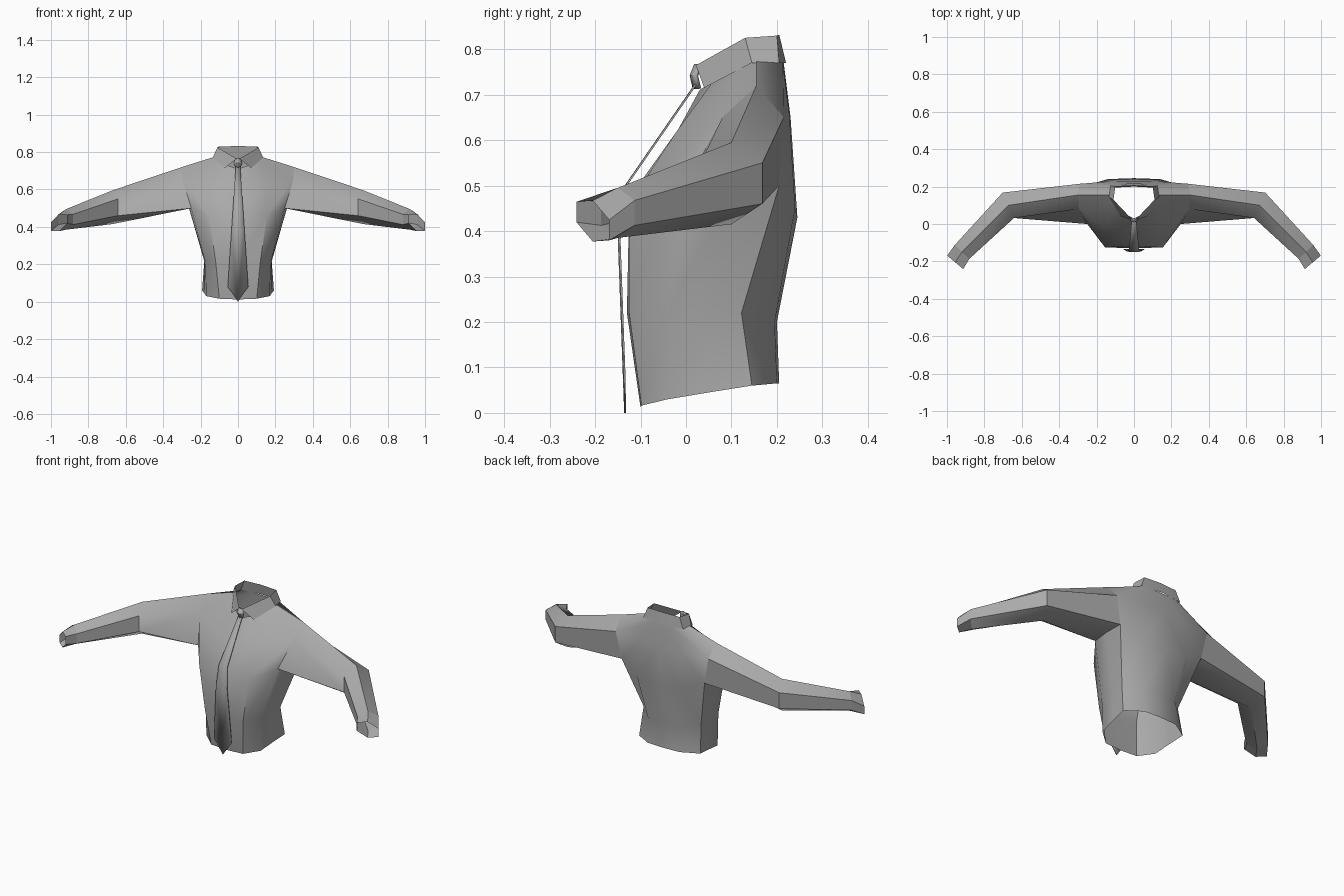
import bpy
import math
from mathutils import Vector

default_cube = bpy.data.objects.get("Cube")
if default_cube:
    bpy.data.objects.remove(default_cube, do_unlink=True)

# One plain grey cloth colour
cloth = bpy.data.materials.new("grey_cloth")
cloth.use_nodes = True
cloth.diffuse_color = (0.4, 0.4, 0.4, 1)
cloth.node_tree.nodes["Principled BSDF"].inputs["Base Color"].default_value = cloth.diffuse_color


def loft(name, rows, closed=False, skip=(), thickness=0):
    """Skin rows of points with quads and mirror the result across x."""
    width = len(rows[0])
    points = [tuple(point) for row in rows for point in row]
    faces = []
    for r in range(len(rows) - 1):
        for c in range(width if closed else width - 1):
            if (r, c) not in skip:
                n = (c + 1) % width
                faces.append((r * width + c, r * width + n,
                              (r + 1) * width + n, (r + 1) * width + c))
    mesh = bpy.data.meshes.new(name)
    mesh.from_pydata(points, [], faces)
    mesh.materials.append(cloth)
    part = bpy.data.objects.new(name, mesh)
    bpy.context.collection.objects.link(part)
    bpy.ops.object.select_all(action="DESELECT")
    part.select_set(True)
    bpy.context.view_layer.objects.active = part
    bpy.ops.object.shade_smooth_by_angle(angle=math.radians(40))
    part.modifiers.new("mirror", "MIRROR").use_clip = True
    if thickness:
        solid = part.modifiers.new("thickness", "SOLIDIFY")
        solid.thickness = thickness
    return part


def sleeve_ring(centre, across, half_height):
    """Six-sided ring, starting underneath and going round by the back."""
    ring = []
    for step in range(6):
        angle = math.radians(60 * step - 90)
        side = Vector(across) * math.cos(angle) / math.cos(math.radians(30))
        ring.append(Vector(centre) + side + Vector((0, 0, half_height * math.sin(angle))))
    return ring


# Torso rows, each running from front centre round the side to back centre
hem = [(0, -.1, .012), (.1, -.098, .016), (.17, -.04, .03), (.18, .05, .045),
       (.192, .145, .06), (.1, .2, .065), (0, .205, .065)]
waist = [(0, -.13, .22), (.12, -.125, .22), (.175, -.04, .215), (.18, .05, .215),
         (.18, .122, .22), (.1, .195, .2), (0, .2, .2)]
chest = [(0, -.12, .48), (.155, -.125, .46), (.25, 0, .5), (.262, .1, .5),
         (.26, .205, .5), (.14, .24, .45), (0, .245, .43)]
shoulder = [(0, -.03, .6), (.15, -.02, .62), (.295, .08, .65), (.3, .155, .72),
            (.29, .215, .65), (.13, .228, .65), (0, .23, .65)]
neck = [(0, .03, .71), (.06, .06, .73), (.11, .12, .76), (.125, .155, .775),
        (.11, .2, .775), (.06, .213, .77), (0, .215, .77)]
loft("shirt_body", [hem, waist, chest, shoulder, neck], skip=[(2, 2), (2, 3)])

# Sleeves start on the armholes and bend forward at the elbow
armhole = [chest[3], chest[4], shoulder[4], shoulder[3], shoulder[2], chest[2]]
elbow = sleeve_ring((.672, .1, .505), (.03, .068, 0), .09)
wrist = sleeve_ring((.92, -.15, .44), (.039, .037, 0), .055)
opening = sleeve_ring((.956, -.205, .422), (.043, .036, -.02), .045)
loft("sleeves", [armhole, elbow, wrist], closed=True)
loft("cuffs", [wrist, opening], closed=True)

# Folded collar with pointed front tips
collar_edge = [(.07, .04, .715), (.135, .145, .77), (.125, .205, .77), (0, .22, .77)]
collar_top = [(.008, .022, .765), (.11, .13, .825), (.1, .2, .83), (0, .205, .832)]
loft("collar", [collar_edge, collar_top])

# Necktie hanging in front of the chest, ending in a point
tie_path = [((0, -.136, 0), (.055, -.137, .08)),
            ((0, -.15, .38), (.035, -.148, .38)),
            ((0, -.135, .5), (.027, -.134, .5)),
            ((0, .02, .725), (.012, .021, .725))]
loft("necktie", tie_path, thickness=.004)

# Small flared knot between the collar tips
knot = [((0, y, z), (half, y + .012, z))
        for half, y, z in [(.012, .015, .712), (.024, .008, .742), (.014, .018, .768)]]
loft("necktie_knot", knot, thickness=.008)
